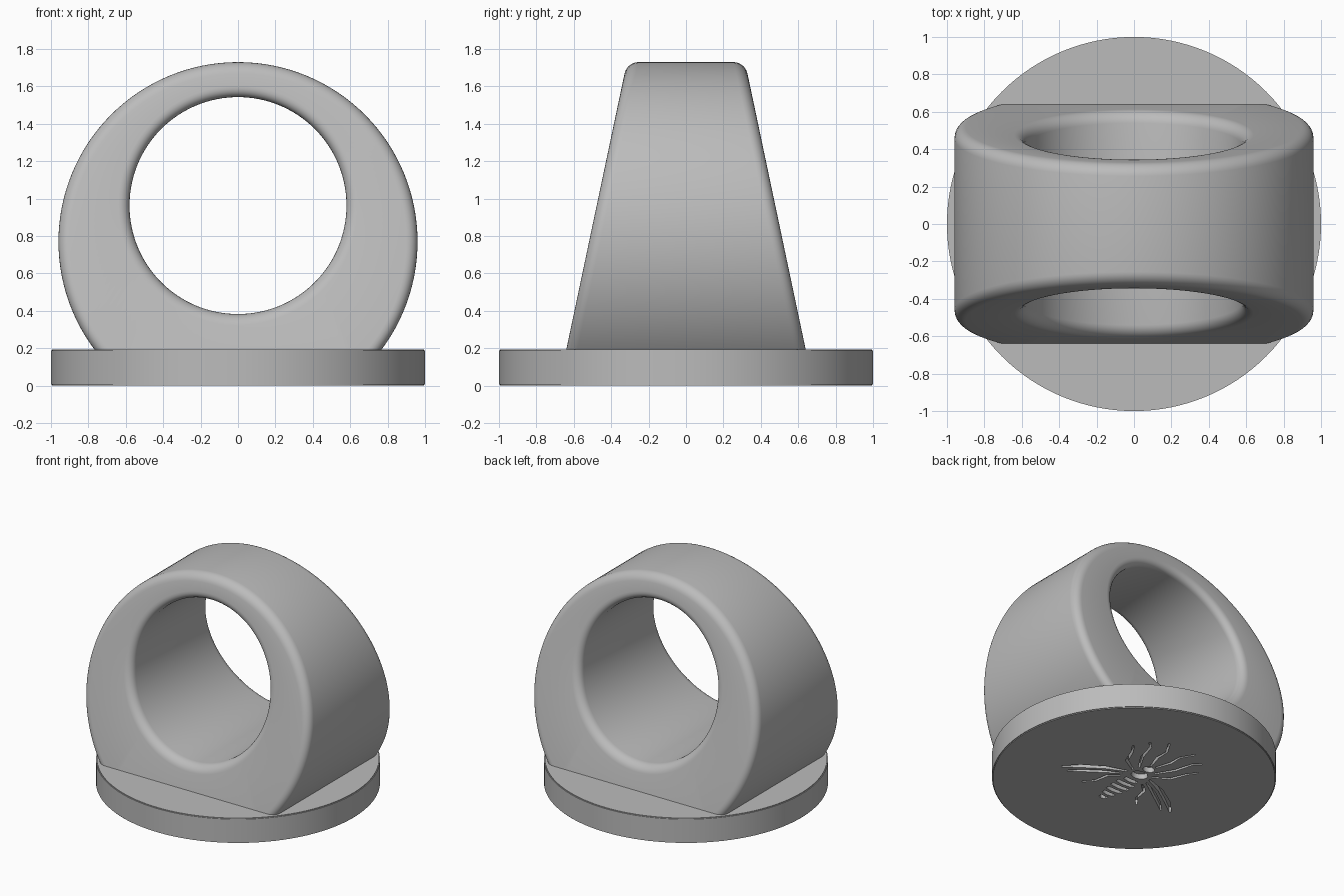
import bpy, bmesh, math
from mathutils import Vector

if "Cube" in bpy.data.objects:
    bpy.data.objects.remove(bpy.data.objects["Cube"])

grey = bpy.data.materials.new("plain grey")
grey.diffuse_color = (0.5, 0.5, 0.5, 1)
grey.use_nodes = True
grey.node_tree.nodes["Principled BSDF"].inputs["Base Color"].default_value = grey.diffuse_color


def make_object(name, bm):
    bmesh.ops.recalc_face_normals(bm, faces=bm.faces)
    mesh = bpy.data.meshes.new(name)
    bm.to_mesh(mesh)
    bm.free()
    mesh.materials.append(grey)
    obj = bpy.data.objects.new(name, mesh)
    bpy.context.collection.objects.link(obj)
    return obj


def activate(obj):
    bpy.ops.object.select_all(action='DESELECT')
    obj.select_set(True)
    bpy.context.view_layer.objects.active = obj


def smooth(obj, angle=30):
    activate(obj)
    bpy.ops.object.shade_smooth_by_angle(angle=math.radians(angle))


# Ring band: eccentric finger hole, sides tapering upward, rounded rims
N, FILLET, STEPS = 128, 0.06, 6
OUTER, HOLE = (0.96, 0.77), (0.58, 0.963)      # radius, centre height


def side_y(z):
    return 0.64 - 0.211 * (z - 0.193)


def rim(circle, outward, side):
    """Rows of (radius, centre, inset, side) from the cylinder wall to the side face."""
    rows = []
    for k in range(STEPS + 1):
        a = math.pi / 2 * k / STEPS
        r = circle[0] - outward * FILLET * (1 - math.cos(a))
        rows.append((r, circle[1], FILLET * (1 - math.sin(a)), side))
    return rows


section = (rim(OUTER, 1, 1) + rim(HOLE, -1, 1)[::-1]
           + rim(HOLE, -1, -1) + rim(OUTER, 1, -1)[::-1])
bm = bmesh.new()
loops = []
for r, centre, inset, side in section:
    loop = []
    for i in range(N):
        t = 2 * math.pi * i / N
        z = centre + r * math.sin(t)
        loop.append(bm.verts.new((r * math.cos(t), side * (side_y(z) - inset), z)))
    loops.append(loop)
for a, b in zip(loops, loops[1:] + loops[:1]):
    for i in range(N):
        j = (i + 1) % N
        bm.faces.new((a[i], a[j], b[j], b[i]))
# Flat foot, sunk into the base
bmesh.ops.bisect_plane(bm, geom=bm.verts[:] + bm.edges[:] + bm.faces[:],
                       plane_co=(0, 0, 0.12), plane_no=(0, 0, -1), clear_outer=True)
bmesh.ops.holes_fill(bm, edges=[e for e in bm.edges if e.is_boundary], sides=0)
smooth(make_object("ring_band", bm))

# Round base plate with finely eased edges
bm = bmesh.new()
bmesh.ops.create_cone(bm, cap_ends=True, segments=128, radius1=1, radius2=1, depth=0.193)
bmesh.ops.translate(bm, verts=bm.verts, vec=(0, 0, 0.0965))
rims = [e for e in bm.edges if abs(e.verts[0].co.z - e.verts[1].co.z) < 1e-4]
bmesh.ops.bevel(bm, geom=rims, offset=0.006, segments=2, affect='EDGES')
base = make_object("base_plate", bm)

# Insect engraving in the underside
DEPTH = 0.04
bm = bmesh.new()


def prism(points):
    low = [bm.verts.new((x, y, -0.02)) for x, y in points]
    high = [bm.verts.new((x, y, DEPTH)) for x, y in points]
    bm.faces.new(low[::-1])
    bm.faces.new(high)
    for i in range(len(low)):
        j = (i + 1) % len(low)
        bm.faces.new((low[i], low[j], high[j], high[i]))


def oval(cx, cy, rx, ry):
    prism([(cx + rx * math.cos(math.tau * i / 16), cy + ry * math.sin(math.tau * i / 16))
           for i in range(16)])


def strip(path, widths):
    """Tapered stroke along a short path."""
    pts = [Vector(p) for p in path]
    left, right = [], []
    for i, p in enumerate(pts):
        d = (pts[min(i + 1, len(pts) - 1)] - pts[max(i - 1, 0)]).normalized()
        n = Vector((-d.y, d.x)) * widths[i] / 2
        left.append(tuple(p + n))
        right.append(tuple(p - n))
    prism(left + right[::-1])


# Head, thorax and striped abdomen
oval(0, 0.16, 0.045, 0.035)
oval(0, 0.06, 0.065, 0.05)
for k, half in enumerate((0.055, 0.075, 0.075, 0.065, 0.05, 0.03)):
    y = -0.03 - 0.06 * k
    prism([(-half, y - 0.02), (0, y - 0.03), (half, y - 0.02),
           (half, y + 0.01), (0, y + 0.005), (-half, y + 0.01)])
# Feelers, legs and wings, mirrored
for s in (-1, 1):
    def limb(path, widths):
        strip([(s * x, y) for x, y in path], widths)
    limb([(0.02, 0.21), (0.06, 0.33), (0.06, 0.43), (0.12, 0.53)], (0.014, 0.02, 0.014, 0.014))
    limb([(0.07, 0.14), (0.15, 0.27), (0.19, 0.41), (0.24, 0.46)], (0.014, 0.022, 0.016, 0.014))
    limb([(0.085, 0.09), (0.2, 0.16), (0.25, 0.28), (0.3, 0.35)], (0.014, 0.022, 0.016, 0.012))
    limb([(0.1, -0.03), (0.17, -0.09), (0.19, -0.2), (0.25, -0.27)], (0.014, 0.022, 0.016, 0.012))
    limb([(0.1, 0.05), (0.25, -0.01), (0.4, -0.11), (0.5, -0.2)], (0.015, 0.035, 0.04, 0.015))
    limb([(0.11, 0.005), (0.23, -0.065), (0.35, -0.15), (0.43, -0.22)], (0.01, 0.03, 0.03, 0.01))
cutter = make_object("engraving_cutter", bm)
cutter.hide_render = True

mod = base.modifiers.new("engraving", 'BOOLEAN')
mod.operation, mod.solver, mod.object = 'DIFFERENCE', 'EXACT', cutter
activate(base)
bpy.ops.object.modifier_apply(modifier=mod.name)
bpy.data.objects.remove(cutter)
smooth(base)
